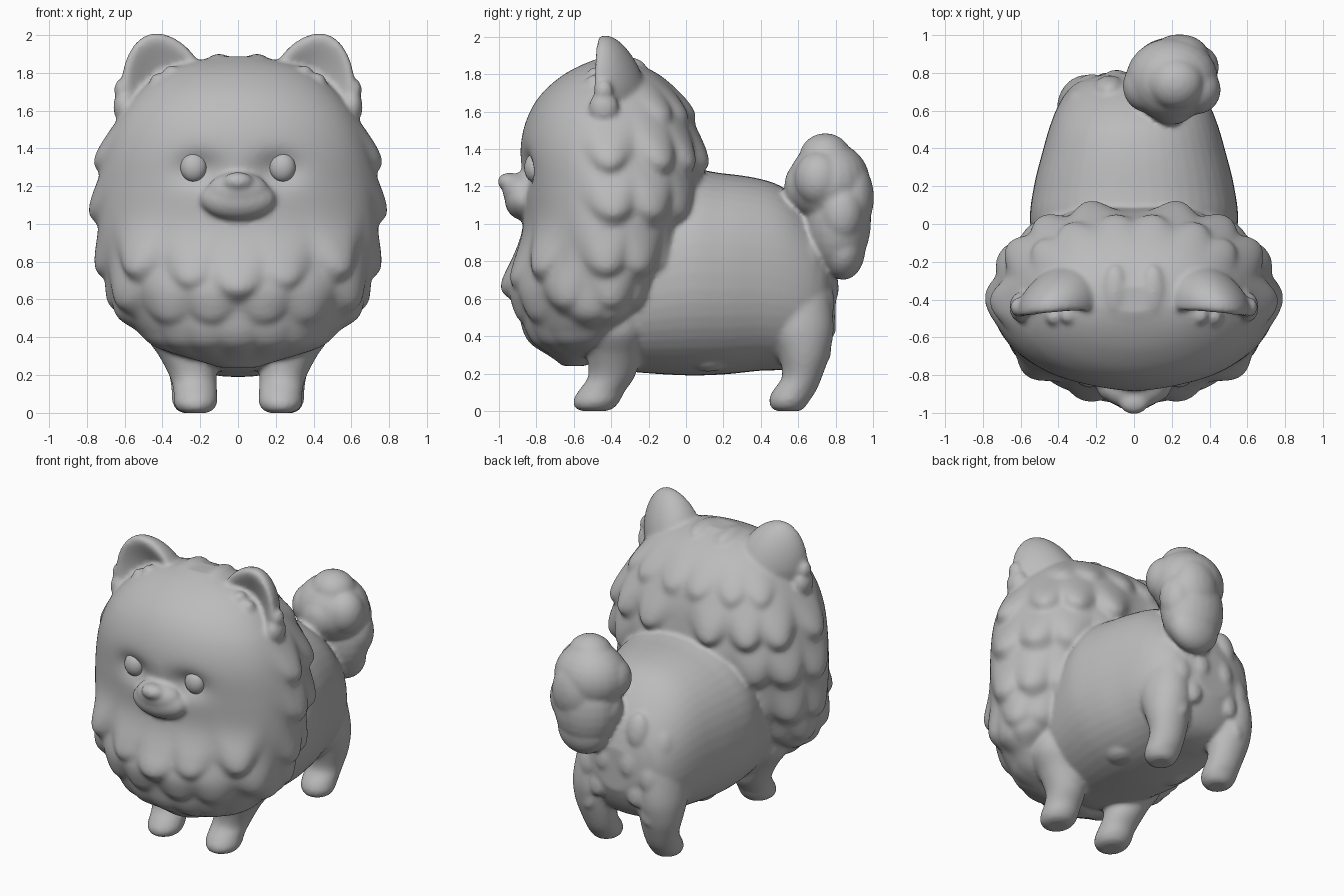
import bpy, bmesh, math
from mathutils import Matrix, Vector

if "Cube" in bpy.data.objects:
    bpy.data.objects.remove(bpy.data.objects["Cube"])

grey = bpy.data.materials.new("plain_grey")
grey.diffuse_color = (0.5, 0.5, 0.5, 1)
grey.use_nodes = True
grey.node_tree.nodes["Principled BSDF"].inputs["Base Color"].default_value = grey.diffuse_color


def finish(bm, name, voxel=None, smooth=4):
    bmesh.ops.recalc_face_normals(bm, faces=bm.faces)
    me = bpy.data.meshes.new(name)
    bm.to_mesh(me)
    bm.free()
    me.materials.append(grey)
    for p in me.polygons:
        p.use_smooth = True
    ob = bpy.data.objects.new(name, me)
    bpy.context.collection.objects.link(ob)
    if voxel:
        r = ob.modifiers.new("blend", 'REMESH')
        r.mode = 'VOXEL'
        r.voxel_size = voxel
        r.use_smooth_shade = True
        s = ob.modifiers.new("soften", 'SMOOTH')
        s.factor = 0.5
        s.iterations = smooth
    return ob


def blob(bm, c, r, rot=None):
    """Ellipsoid at c with radii r."""
    m = Matrix.Translation(c) @ (rot or Matrix()) @ Matrix.Diagonal((*r, 1))
    return bmesh.ops.create_uvsphere(bm, u_segments=24, v_segments=14, radius=1, matrix=m)["verts"]


def pair(bm, c, r, rot=None):
    for s in (1, -1):
        blob(bm, (s * c[0], c[1], c[2]), r, rot)


def skin(bm, rings):
    """Closed surface through rings of points."""
    rows = [[bm.verts.new(p) for p in ring] for ring in rings]
    n = len(rows[0])
    for a, b in zip(rows, rows[1:]):
        for i in range(n):
            bm.faces.new((a[i], a[(i + 1) % n], b[(i + 1) % n], b[i]))
    bm.faces.new(rows[0][::-1])
    bm.faces.new(rows[-1])


def sample(table, t):
    """Smooth interpolation of table rows, keyed by their first column."""
    last = len(table) - 1
    k = 0
    while k < last - 1 and t > table[k + 1][0]:
        k += 1
    a, b = table[k], table[k + 1]
    p, q = table[max(k - 1, 0)], table[min(k + 2, last)]
    h = b[0] - a[0]
    f = min(1, max(0, (t - a[0]) / h))
    out = []
    for i in range(1, len(a)):
        m0 = (b[i] - p[i]) / (b[0] - p[0]) * h
        m1 = (q[i] - a[i]) / (q[0] - a[0]) * h
        out.append((2 * f**3 - 3 * f**2 + 1) * a[i] + (f**3 - 2 * f**2 + f) * m0
                   + (3 * f**2 - 2 * f**3) * b[i] + (f**3 - f**2) * m1)
    return out


def spow(v, e):
    return math.copysign(abs(v) ** e, v)


def tuft(bm, p, n, size):
    """Lock of fur lying on the surface with its lower tip lifted outward."""
    n = Vector(n).normalized()
    down = (Vector((0, 0, -1)) + 0.25 * n).normalized()
    side = down.cross(n).normalized()
    rot = Matrix((side, side.cross(down), down)).transposed().to_4x4()
    blob(bm, Vector(p) - 0.012 * n, (0.095 * size, 0.065 * size, 0.15 * size), rot)


# head and mane: height, half width, front y, back y
MANE = [(.24, .10, -.66, -.54), (.32, .34, -.75, -.49), (.42, .51, -.83, -.40),
        (.52, .605, -.875, -.26), (.65, .66, -.93, -.15), (.80, .70, -.91, -.05),
        (1.0, .73, -.87, .02), (1.2, .725, -.875, .08), (1.4, .69, -.885, .07),
        (1.55, .63, -.855, .035), (1.68, .54, -.785, -.03), (1.78, .43, -.68, -.12),
        (1.84, .31, -.58, -.22), (1.885, .12, -.47, -.33)]


def mane_point(z, a):
    w, yf, yb = sample(MANE, z)
    yc = min(-.46, yb - .06)
    if z > 1.6:
        yc += .05 * min(1, (z - 1.6) / .2)
    c, s = math.cos(a), math.sin(a)
    if s < 0:
        x, y = w * c, yc + (yc - yf) * s
        # shallow eye sockets
        y += .055 * math.exp(-((abs(x) - .21) / .12) ** 2 - ((z - 1.29) / .085) ** 2)
    else:
        x, y = w * spow(c, .82), yc + (yb - yc) * spow(s, .8)
    return Vector((x, y, z))


# fur locks on the mane: tip height, width, lift, angles (0 = side, -90 = front, 90 = back)
ROWS = [(1.56, .085, .035, (40, 62, 84)), (1.29, .09, .06, (3, 32, 54, 76)),
        (1.02, .10, .06, (5, 30, 53, 76)), (.72, .095, .065, (-40, 3, 29, 53)),
        (.61, .11, .06, (-90,)), (.67, .10, .045, (-68,)),
        (.54, .10, .06, (-24, 12, 40)), (.47, .11, .05, (-76, -52, -8, 22)),
        (.33, .13, .05, (-90, -64, -40, -15, 8))]
LOCKS = []
for tip, wide, lift, angles in ROWS:
    for deg in angles:
        LOCKS.append((mane_point(tip, math.radians(deg)), wide, lift))


def furry_point(z, a):
    p = mane_point(z, a)
    q = Vector((abs(p.x), p.y, z))
    up = 0
    for t, wide, lift in LOCKS:
        v = q.z - t.z
        if -.2 < v < .45:
            u = math.hypot(q.x - t.x, q.y - t.y) / (wide * (1 + max(0, v)))
            v += .05 * min(u, 1.5) ** 2 * -1       # rounded tip
            fade = (v - .04) / (.17 if v > .04 else .06)
            up = max(up, lift * math.exp(-fade * fade - u ** 2.4))
    return p + up * Vector((math.cos(a), math.sin(a), 0))


# the whole coat is blended into one skin, so every part below goes in one mesh
bm = bmesh.new()
skin(bm, [[furry_point(.24 + 1.645 * k / 100, math.tau * i / 160) for i in range(160)]
          for k in range(101)])
# crown ridges running back over the head
tilt = Matrix.Rotation(math.radians(-35), 4, 'X')
pair(bm, (.10, -.36, 1.835), (.075, .15, .065))
pair(bm, (.24, -.27, 1.755), (.09, .18, .07), tilt)
pair(bm, (.09, -.18, 1.735), (.08, .20, .06), tilt)
# muzzle, bridge and nose
blob(bm, (0, -.865, 1.13), (.20, .105, .112))
blob(bm, (0, -.875, 1.175), (.165, .105, .10))
blob(bm, (0, -.945, 1.225), (.08, .062, .05))
# little curls around the ear bases
pair(bm, (.60, -.44, 1.62), (.06, .08, .09))
pair(bm, (.615, -.44, 1.71), (.04, .05, .06))
pair(bm, (.42, -.49, 1.74), (.05, .05, .06))
pair(bm, (.35, -.48, 1.80), (.045, .05, .04))

# ears: thick rounded cups open to the front
for s in (1, -1):
    ear = bmesh.ops.create_uvsphere(bm, u_segments=40, v_segments=28, radius=1)["verts"]
    for v in ear:
        u, d, w = v.co
        depth = .21 * (1 - .25 * max(w, 0)) * (1 - .2 * u)
        d = depth * d if d >= 0 else depth * (d + 1.2 * d * d)
        wide = (.21 if u > 0 else .25) * (1 - .1 * w)
        v.co = (s * (.405 + wide * u + .03 * w), -.435 + d - .025 * u, 1.725 + .283 * w)

# body: y, half width, bottom, top
BODY = [(-.62, .20, .32, .70), (-.5, .38, .24, .9), (-.3, .48, .21, 1.1), (0, .55, .19, 1.28),
        (.2, .53, .195, 1.27), (.4, .48, .215, 1.24), (.52, .445, .22, 1.195),
        (.62, .405, .24, 1.11), (.70, .355, .29, 1.01), (.76, .28, .38, .90), (.80, .13, .48, .77)]
rings = []
for k in range(61):
    y = -.62 + 1.42 * k / 60
    w, lo, hi = sample(BODY, y)
    rings.append([(w * spow(math.cos(a), .9), y, (lo + hi) / 2 + (hi - lo) / 2 * spow(math.sin(a), .9))
                  for a in (math.tau * i / 48 for i in range(48))])
skin(bm, rings)

# legs: height, centre x, centre y, radius x, radius y
FRONT = [(.0, .225, -.49, .06, .07), (.012, .225, -.49, .09, .10), (.05, .225, -.48, .115, .125),
         (.10, .225, -.455, .115, .125), (.18, .235, -.40, .122, .125), (.3, .27, -.385, .148, .145),
         (.42, .325, -.38, .168, .17), (.6, .34, -.34, .14, .14)]
HIND = [(.0, .235, .545, .06, .065), (.012, .235, .545, .085, .085), (.05, .235, .55, .112, .107),
        (.10, .235, .575, .115, .117), (.18, .24, .62, .12, .107), (.3, .25, .63, .142, .137),
        (.45, .25, .61, .157, .18), (.7, .24, .58, .13, .18)]
for table in (FRONT, HIND):
    zs = [0, .012] + [table[-1][0] * k / 24 for k in range(1, 25)]
    for s in (1, -1):
        rings = []
        for z in zs:
            x, y, rx, ry = sample(table, z)
            rings.append([(s * (x + rx * math.cos(a)), y + ry * math.sin(a), z)
                          for a in (math.tau * i / 28 for i in range(28))])
        skin(bm, rings)

# fur locks on the rump and haunches: x, y, z, size
RUMP = [(.14, .74, .90, .8), (.29, .68, .82, .8), (.10, .77, .70, .8), (.24, .745, .62, .8),
        (.15, .755, .50, .8), (.31, .69, .47, .8), (.24, .735, .36, .7)]
for x, y, z, size in RUMP:
    for s in (1, -1):
        tuft(bm, (s * x, y, z), (s * x * .8, .5, 0), size)
# soft belly bumps
pair(bm, (.20, .12, .27), (.10, .12, .06))

# tail: upright fluffy plume, leaning to one side
TAIL = [((.20, .765, 1.22), (.245, .22, .22)), ((.205, .815, 1.02), (.22, .175, .29)),
        ((.22, .745, 1.355), (.15, .14, .13)), ((.07, .73, 1.22), (.13, .14, .14)),
        ((.33, .71, 1.24), (.13, .13, .15)), ((.20, .635, 1.20), (.13, .11, .14)),
        ((.24, .885, 1.14), (.16, .12, .20)), ((.21, .84, .87), (.18, .12, .17)),
        ((.33, .83, 1.06), (.12, .12, .17)), ((.10, .78, 1.02), (.13, .13, .14))]
for c, r in TAIL:
    blob(bm, c, r)
finish(bm, "fluffy_coat", .0145, 6)

# eyes
for s, side in ((1, "right"), (-1, "left")):
    bm = bmesh.new()
    blob(bm, (s * .235, -.81, 1.30), (.07, .055, .078))
    finish(bm, side + "_eye")
